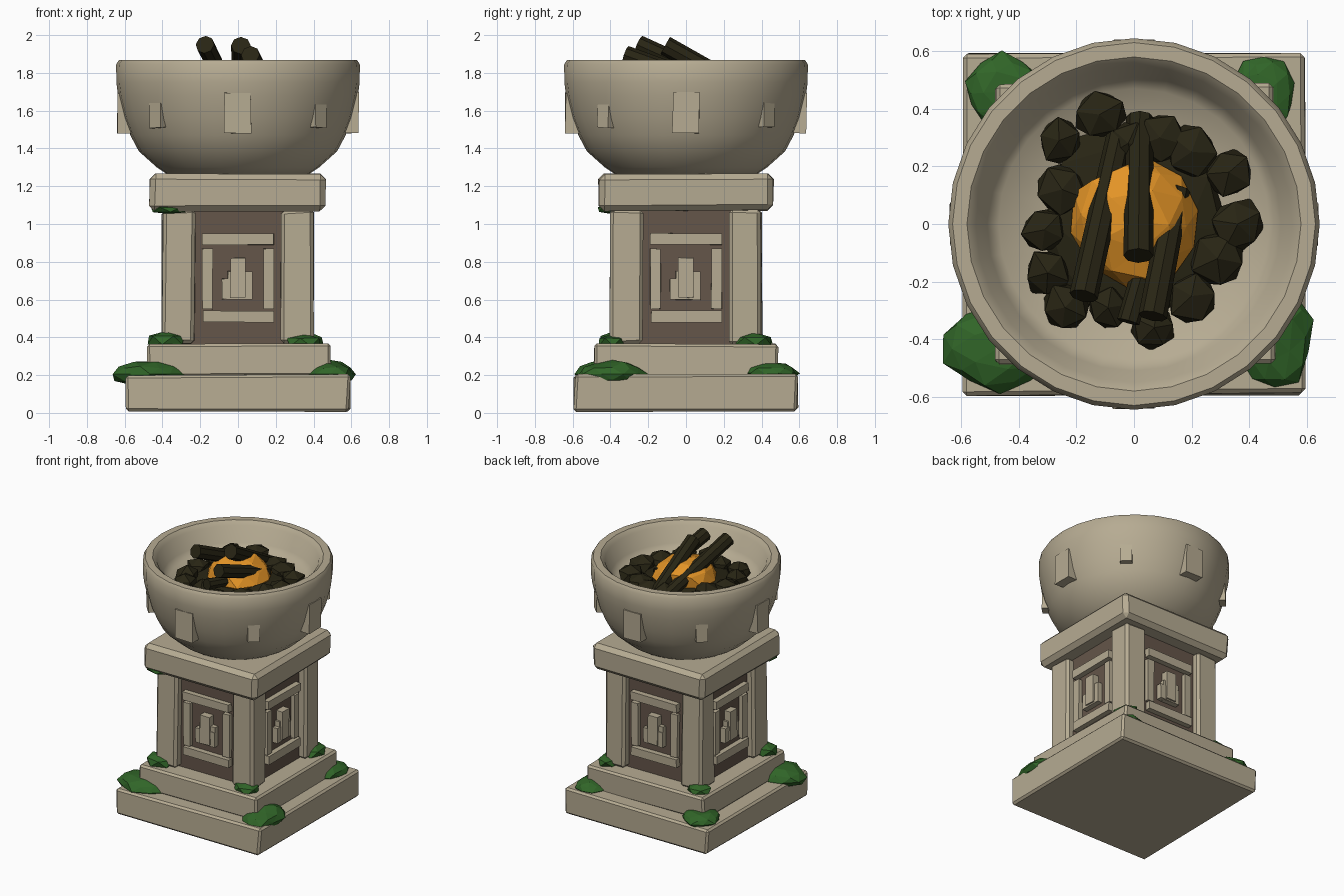
import bpy, bmesh, math, random
from mathutils import Vector, Matrix

random.seed(4)
if "Cube" in bpy.data.objects:
    bpy.data.objects.remove(bpy.data.objects["Cube"], do_unlink=True)


def material(name, rgb):
    m = bpy.data.materials.new(name)
    m.use_nodes = True
    m.diffuse_color = (*rgb, 1)
    bsdf = next(n for n in m.node_tree.nodes if n.type == 'BSDF_PRINCIPLED')
    bsdf.inputs["Base Color"].default_value = (*rgb, 1)
    bsdf.inputs["Roughness"].default_value = 0.9
    return m


STONE = material("pale_stone", (0.47, 0.41, 0.29))
BROWN = material("dark_brown_panel", (0.13, 0.092, 0.068))
MOSS = material("moss_green", (0.03, 0.13, 0.021))
CHAR = material("charcoal", (0.021, 0.018, 0.007))
EMBER = material("ember_orange", (0.78, 0.30, 0.02))


def finish(name, bm, mat, smooth=False):
    bmesh.ops.recalc_face_normals(bm, faces=bm.faces)
    me = bpy.data.meshes.new(name)
    bm.to_mesh(me)
    bm.free()
    me.materials.append(mat)
    ob = bpy.data.objects.new(name, me)
    bpy.context.collection.objects.link(ob)
    if smooth:
        bpy.ops.object.select_all(action='DESELECT')
        ob.select_set(True)
        bpy.context.view_layer.objects.active = ob
        bpy.ops.object.shade_smooth_by_angle(angle=math.radians(40))
    return ob


def block(name, lo, hi, mat, bevel=0.0, wobble=0.0, turn=0.0):
    """Box between two corners, worn by a bevel and wobble, turned about z."""
    bm = bmesh.new()
    bmesh.ops.create_cube(bm, size=1)
    lo, hi = Vector(lo), Vector(hi)
    for v in bm.verts:
        v.co = (lo + hi) / 2 + v.co * (hi - lo)
        v.co += Vector([random.uniform(-wobble, wobble) for _ in range(3)])
    if bevel:
        bmesh.ops.bevel(bm, geom=bm.edges[:], offset=bevel, segments=1, affect='EDGES')
    bm.transform(Matrix.Rotation(turn, 4, 'Z'))
    return finish(name, bm, mat)


def lump(name, centre, size, mat, rough=0.15, detail=1, floor=-1.0):
    """Faceted, irregular rock with an optional flattened underside."""
    bm = bmesh.new()
    bmesh.ops.create_icosphere(bm, subdivisions=detail, radius=1)
    bm.transform(Matrix.Rotation(random.uniform(0, math.tau), 4, 'Z'))
    for v in bm.verts:
        v.co *= random.uniform(1 - rough, 1 + rough)
        v.co.z = max(v.co.z, floor)
        v.co = Vector(centre) + v.co * Vector(size)
    return finish(name, bm, mat)


def log(name, a, b, radius):
    a, b = Vector(a), Vector(b)
    bm = bmesh.new()
    bmesh.ops.create_cone(bm, cap_ends=True, segments=8, radius1=radius,
                          radius2=radius * 0.9, depth=(b - a).length)
    rot = (b - a).to_track_quat('Z', 'Y').to_matrix().to_4x4()
    bm.transform(Matrix.Translation((a + b) / 2) @ rot)
    return finish(name, bm, CHAR)


def slab(name, half, z0, z1, bevel):
    return block(name, (-half, -half, z0), (half, half, z1), STONE, bevel, 0.008)


# Stepped plinth and capital
slab("base_slab", 0.59, 0.01, 0.20, 0.014)
slab("step_slab", 0.485, 0.19, 0.37, 0.014)
slab("capital_slab", 0.465, 1.07, 1.27, 0.03)

# Column core and corner posts
block("column_core", (-0.345, -0.345, 0.36), (0.345, 0.345, 1.08), BROWN)
for i in range(4):
    block(f"corner_post_{i}", (0.23, -0.4, 0.365), (0.4, -0.23, 1.075),
          STONE, 0.018, 0.006, i * math.pi / 2)

# Raised frame and emblem on each face: x0, x1, z0, z1, outer depth
RELIEF = {
    "frame_top": (-0.19, 0.19, 0.89, 0.95, 0.385),
    "frame_bottom": (-0.185, 0.19, 0.48, 0.54, 0.385),
    "frame_left": (0.135, 0.19, 0.55, 0.87, 0.375),
    "frame_right": (-0.19, -0.135, 0.55, 0.87, 0.375),
    "emblem_base": (-0.085, 0.075, 0.60, 0.71, 0.385),
    "emblem_middle": (-0.055, 0.075, 0.60, 0.75, 0.38),
    "emblem_top": (-0.04, 0.04, 0.61, 0.82, 0.395),
}
for i in range(4):
    for part, (x0, x1, z0, z1, d) in RELIEF.items():
        block(f"{part}_{i}", (x0, -d, z0), (x1, -0.33, z1), STONE, 0, 0.002, i * math.pi / 2)

# Bowl lathed from an outer and inner profile
PROFILE = [(0, 1.26), (0.37, 1.26), (0.43, 1.30), (0.525, 1.385), (0.57, 1.47),
           (0.605, 1.56), (0.635, 1.68), (0.644, 1.75), (0.645, 1.845), (0.63, 1.868),
           (0.58, 1.868), (0.55, 1.84), (0.51, 1.73), (0.47, 1.69), (0.25, 1.65), (0, 1.64)]
bm = bmesh.new()
ring = [bm.verts.new((r, 0, z)) for r, z in PROFILE]
edges = [bm.edges.new(p) for p in zip(ring, ring[1:])]
bmesh.ops.spin(bm, geom=ring + edges, axis=(0, 0, 1), cent=(0, 0, 0),
               angle=math.tau, steps=28, use_merge=True)
bmesh.ops.remove_doubles(bm, verts=bm.verts, dist=0.0005)
finish("bowl", bm, STONE, smooth=True)

# Lugs around the bowl, large and small in turn
for i in range(8):
    if i % 2 == 0:
        w, z0, z1, d = 0.07, 1.48, 1.695, 0.638
    else:
        w, z0, z1, d = 0.042, 1.51, 1.64, 0.622
    lug = block(f"bowl_lug_{i}", (-w, -d, z0), (w, -0.5, z1), STONE, 0, 0.004, i * math.pi / 4)

# Moss clumps: centre and half sizes
CLUMPS = [
    ((-0.47, -0.43, 0.205), (0.19, 0.15, 0.075)), ((0.49, -0.39, 0.205), (0.13, 0.18, 0.07)),
    ((-0.45, 0.46, 0.21), (0.13, 0.13, 0.055)), ((0.45, 0.45, 0.21), (0.11, 0.13, 0.055)),
    ((-0.38, -0.38, 0.385), (0.11, 0.09, 0.05)), ((0.35, -0.39, 0.375), (0.1, 0.08, 0.045)),
    ((0.38, 0.36, 0.38), (0.08, 0.11, 0.045)), ((-0.38, 0.39, 0.375), (0.09, 0.08, 0.04)),
    ((-0.375, -0.40, 1.075), (0.1, 0.075, 0.028)),
]
for i, (c, s) in enumerate(CLUMPS):
    lump(f"moss_{i}", c, s, MOSS, 0.1, 2 if i < 4 else 1, -0.75)

# Fire bed: dark heap, ring of coals, glowing core
lump("coal_heap", (0, 0, 1.67), (0.34, 0.34, 0.07), CHAR, 0.1, 2)
COALS = [(-0.12, 0.38), (-0.26, 0.29), (-0.25, 0.12), (-0.31, -0.02), (-0.30, -0.17),
         (-0.24, -0.29), (-0.09, -0.29), (0.07, -0.36), (0.20, -0.25), (0.29, -0.12),
         (0.36, 0.0), (0.33, 0.18), (0.20, 0.25), (0.09, 0.30), (-0.02, 0.28)]
for i, (x, y) in enumerate(COALS):
    r = random.uniform(0.08, 0.1)
    lump(f"coal_{i}", (x, y, 1.71), (r, r, 0.07), CHAR, 0.14, 1)
lump("ember_core", (0.01, 0.01, 1.73), (0.22, 0.21, 0.14), EMBER, 0.13, 2)

# Charred logs leaning on the embers
log("log_left", (-0.175, -0.25, 1.95), (-0.05, 0.31, 1.70), 0.05)
log("log_middle", (0.015, -0.11, 1.945), (0.02, 0.37, 1.68), 0.052)
log("log_right", (0.065, -0.32, 1.895), (0.15, 0.12, 1.74), 0.05)
log("log_low", (-0.02, -0.34, 1.78), (0.06, -0.06, 1.74), 0.04)
